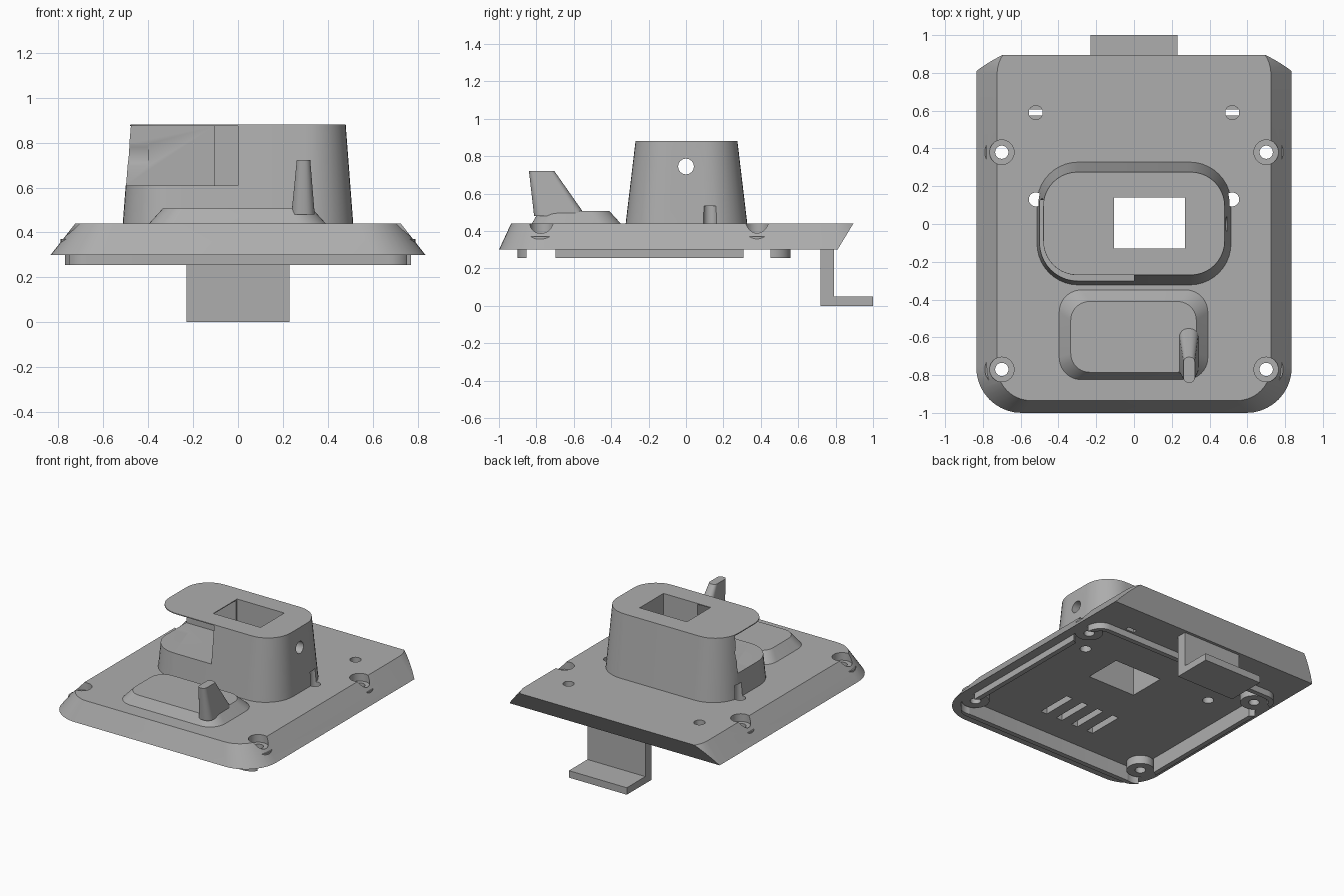
import bpy, bmesh, math
from mathutils import Vector

if "Cube" in bpy.data.objects:
    bpy.data.objects.remove(bpy.data.objects["Cube"], do_unlink=True)

GREY = (0.42, 0.42, 0.42, 1)
grey = bpy.data.materials.new("plain grey")
grey.use_nodes = True
grey.diffuse_color = GREY
grey.node_tree.nodes["Principled BSDF"].inputs["Base Color"].default_value = GREY


def make(name, bm):
    bmesh.ops.recalc_face_normals(bm, faces=bm.faces)
    mesh = bpy.data.meshes.new(name)
    bm.to_mesh(mesh)
    bm.free()
    mesh.materials.append(grey)
    obj = bpy.data.objects.new(name, mesh)
    bpy.context.collection.objects.link(obj)
    return obj


def outline(x0, x1, y0, y1, r, z, steps=10):
    """Rounded rectangle at height z."""
    corners = [(x1 - r, y1 - r), (x0 + r, y1 - r), (x0 + r, y0 + r), (x1 - r, y0 + r)]
    pts = []
    for k, (cx, cy) in enumerate(corners):
        for i in range(steps + 1):
            a = math.pi / 2 * (k + i / steps)
            pts.append(Vector((cx + r * math.cos(a), cy + r * math.sin(a), z)))
    return pts


def loft_mesh(low, high):
    bm = bmesh.new()
    a = [bm.verts.new(p) for p in low]
    b = [bm.verts.new(p) for p in high]
    bm.faces.new(a[::-1])
    bm.faces.new(b)
    n = len(a)
    for i in range(n):
        j = (i + 1) % n
        bm.faces.new((a[i], a[j], b[j], b[i]))
    return bm


def loft(name, low, high):
    return make(name, loft_mesh(low, high))


def box(name, x0, x1, y0, y1, z0, z1):
    quad = [(x0, y0), (x1, y0), (x1, y1), (x0, y1)]
    return loft(name, [Vector((x, y, z0)) for x, y in quad],
                [Vector((x, y, z1)) for x, y in quad])


def cylinder(name, start, end, r, sides=32):
    start, end = Vector(start), Vector(end)
    turn = (end - start).to_track_quat("Z", "Y")
    ring = [turn @ Vector((r * math.cos(2 * math.pi * i / sides),
                           r * math.sin(2 * math.pi * i / sides), 0)) for i in range(sides)]
    return loft(name, [start + p for p in ring], [end + p for p in ring])


def drill(name, x, y, z0, z1, r):
    return cylinder(name, (x, y, z0), (x, y, z1), r)


def combine(obj, tool, mode="DIFFERENCE", keep=False):
    mod = obj.modifiers.new("cut", "BOOLEAN")
    mod.operation, mod.solver, mod.object = mode, "EXACT", tool
    bpy.context.view_layer.objects.active = obj
    bpy.ops.object.modifier_apply(modifier=mod.name)
    if not keep:
        bpy.data.objects.remove(tool, do_unlink=True)


TOP, BOTTOM, FLOOR, LIP = 0.44, 0.30, 0.36, 0.255
screws = [(sx * 0.70, y) for sx in (-1, 1) for y in (-0.77, 0.38)]
pins = [(sx * 0.52, y) for sx in (-1, 1) for y in (0.13, 0.59)]

# Base plate with sloping rim and an undercut back edge
bm = loft_mesh(outline(-0.835, 0.835, -1, 1.04, 0.24, BOTTOM),
               outline(-0.725, 0.725, -0.935, 0.975, 0.18, TOP))
cut = bmesh.ops.bisect_plane(bm, geom=bm.verts[:] + bm.edges[:] + bm.faces[:],
                             plane_co=(0, 0.81, BOTTOM), plane_no=(0, 0.14, -0.085),
                             clear_outer=True)
edges = [e for e in cut["geom_cut"] if isinstance(e, bmesh.types.BMEdge)]
bmesh.ops.contextual_create(bm, geom=edges)
plate = make("base_plate", bm)

# Hollow underside with screw bosses
combine(plate, loft("cutter", outline(-0.77, 0.77, -0.9, 0.56, 0.1, 0.2),
                    outline(-0.77, 0.77, -0.9, 0.56, 0.1, FLOOR)))
for x, y in screws:
    combine(plate, drill("boss", x, y, BOTTOM, 0.37, 0.09), "UNION")
    combine(plate, drill("cutter", x, y, 0.385, 0.6, 0.065))
    combine(plate, drill("cutter", x, y, 0.2, 0.5, 0.035))

# Tapered tower
tower = loft("tower", outline(-0.515, 0.515, -0.325, 0.33, 0.22, TOP - 0.02),
             outline(-0.48, 0.48, -0.27, 0.275, 0.18, 0.88))

# Pin holes: the front pair also bites into the tower, the rear pair narrows to slots
for x, y in pins:
    if y < 0.5:
        hole = drill("cutter", x, y, 0.2, 0.535, 0.037)
        combine(tower, hole, keep=True)
        combine(plate, hole)
    else:
        combine(plate, drill("cutter", x, y, 0.39, 0.6, 0.037))
        combine(plate, box("cutter", x - 0.035, x + 0.035, y - 0.015, y + 0.015, 0.2, 0.5))

# Square shaft through tower and plate
shaft = box("cutter", -0.105, 0.27, -0.13, 0.14, 0.1, 1.1)
combine(tower, shaft, keep=True)
combine(plate, shaft)

# Front opening under a thin roof, wide left bore, small right bore
combine(tower, box("cutter", -0.6, 0, -0.5, 0.127, 0.61, 0.874))
bore = cylinder("cutter", (-0.7, 0, 0.745), (-0.4, 0, 0.745), 0.136, 48)
combine(bore, box("cutter", -1, 1, -1, 1, 0.874, 1.2))
combine(tower, bore)
combine(tower, cylinder("cutter", (0.2, 0, 0.745), (0.7, 0, 0.745), 0.042))

# Raised pad with vent slots beneath
pad = loft("front_pad", outline(-0.405, 0.40, -0.83, -0.34, 0.12, TOP - 0.01),
           outline(-0.335, 0.33, -0.785, -0.41, 0.1, 0.507))
for i in range(4):
    x = -0.195 + 0.13 * i
    slot = box("cutter", x - 0.025, x + 0.025, -0.68, -0.42, 0.2, 0.48)
    combine(pad, slot, keep=True)
    combine(plate, slot)

# Leaning lever on the pad
lever = loft("lever", outline(0.238, 0.342, -0.812, -0.535, 0.045, 0.48, 6),
             outline(0.262, 0.322, -0.84, -0.705, 0.025, 0.722, 6))

# Broken locating lip around the hollow
lip = loft("locating_lip", outline(-0.77, 0.77, -0.9, 0.56, 0.1, LIP),
           outline(-0.77, 0.77, -0.9, 0.56, 0.1, FLOOR + 0.01))
combine(lip, loft("cutter", outline(-0.735, 0.735, -0.865, 0.525, 0.065, 0.2),
                  outline(-0.735, 0.735, -0.865, 0.525, 0.065, 0.5)))
for x, y in screws:
    combine(lip, drill("cutter", x, y, 0.2, 0.5, 0.1))

# Rear hook
hook = box("rear_hook", -0.23, 0.23, 0.72, 0.79, 0, BOTTOM + 0.02)
combine(hook, box("foot", -0.23, 0.23, 0.72, 1.0, 0, 0.05), "UNION")

# Smooth curved walls, crisp edges
bpy.ops.object.select_all(action="DESELECT")
for obj in (plate, tower, pad, lever, lip, hook):
    obj.select_set(True)
bpy.context.view_layer.objects.active = plate
bpy.ops.object.shade_smooth_by_angle(angle=math.radians(25))
